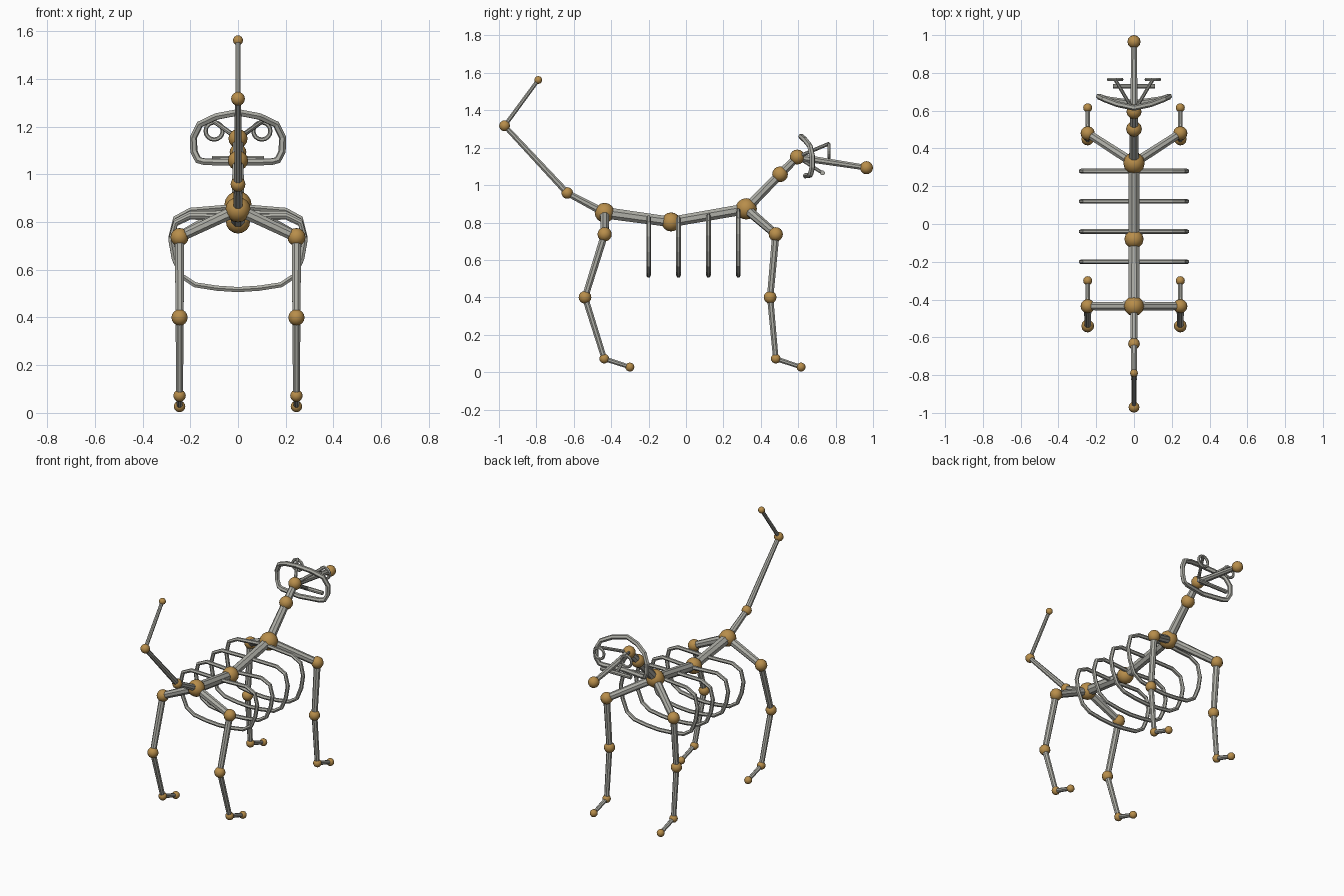
import bpy
from math import pi
from mathutils import Vector, Quaternion

old = bpy.data.objects.get("Cube")
if old:
    bpy.data.objects.remove(old, do_unlink=True)


def material(name, rgb):
    m = bpy.data.materials.new(name)
    m.use_nodes = True
    m.diffuse_color = (*rgb, 1)
    m.node_tree.nodes["Principled BSDF"].inputs["Base Color"].default_value = (*rgb, 1)
    return m


STEEL = material("light steel", (0.42, 0.42, 0.38))
BRASS = material("brass", (0.48, 0.27, 0.07))


def finish(name, mat):
    ob = bpy.context.object
    ob.name = name
    ob.data.materials.append(mat)
    return ob


def joint(name, p, r):
    bpy.ops.mesh.primitive_uv_sphere_add(segments=12, ring_count=8, radius=r, location=p)
    bpy.ops.object.shade_smooth()
    finish(name, BRASS)


def rod(name, a, b, ra, rb, sides=8):
    a, b = Vector(a), Vector(b)
    d = b - a
    bpy.ops.mesh.primitive_cone_add(vertices=sides, radius1=ra, radius2=rb,
                                    depth=d.length, location=(a + b) / 2)
    turn = d.to_track_quat('Z', 'Y') @ Quaternion((0, 0, 1), pi / sides)
    finish(name, STEEL).rotation_euler = turn.to_euler()


def loop(name, half, r):
    """Closed tube through half-profile points mirrored across x."""
    pts = half + [(-x, y, z) for x, y, z in reversed(half[1:-1])]
    cu = bpy.data.curves.new(name, 'CURVE')
    cu.dimensions = '3D'
    cu.bevel_depth = r
    cu.bevel_resolution = 1
    sp = cu.splines.new('POLY')
    sp.points.add(len(pts) - 1)
    for q, p in zip(sp.points, pts):
        q.co = (*p, 1)
    sp.use_cyclic_u = True
    sp.use_smooth = False
    cu.materials.append(STEEL)
    ob = bpy.data.objects.new(name, cu)
    bpy.context.collection.objects.link(ob)


# Spine, neck, snout and tail: (name, y, z, joint radius)
chain = [("tail_tip", -.79, 1.562, .021), ("tail_bend", -.97, 1.317, .029),
         ("tail_base", -.635, .958, .031), ("hip", -.435, .852, .053),
         ("mid_spine", -.08, .803, .051), ("shoulder", .322, .873, .057),
         ("neck", .503, 1.058, .042), ("head", .595, 1.15, .04),
         ("nose", .965, 1.093, .035)]
bone_radii = [(.011, .012), (.014, .018), (.018, .022), (.033, .03),
              (.03, .031), (.028, .025), (.025, .022), (.021, .016)]
for name, y, z, r in chain:
    joint(name + "_joint", (0, y, z), r)
for p, q, (ra, rb) in zip(chain, chain[1:], bone_radii):
    rod(p[0] + "_bone", (0, p[1], p[2]), (0, q[1], q[2]), ra, rb)

# Four jointed legs
leg_joints = [("top", .038), ("knee", .034), ("ankle", .026), ("toe", .024)]
leg_bones = [.026, .021, .018, .014]
X = .245
for side, s in (("left", 1), ("right", -1)):
    for end, root, ys in (("fore", (0, .322, .873), (.48, .45, .48, .615)),
                          ("hind", (0, -.435, .852), (-.435, -.54, -.437, -.30))):
        prev = root
        for (part, r), y, z, t in zip(leg_joints, ys, (.737, .4, .072, .027), leg_bones):
            p = (s * X, y, z)
            name = f"{side}_{end}_{part}"
            joint(name + "_joint", p, r)
            rod(name + "_bone", prev, p, t, t * .88)
            prev = p

# Rib hoops hung from the spine
rib = [(.20, .833), (.262, .802), (.281, .728), (.267, .648), (.235, .573),
       (.18, .537), (.09, .523), (0, .517)]
for i, (y, z) in enumerate([(-.20, .82), (-.04, .81), (.12, .838), (.28, .866)]):
    dz = (z - .833) * .5
    pts = [(0, y, z)] + [(x, y, h + dz * max(0, (h - .6) / .235)) for x, h in rib]
    loop(f"rib_{i + 1}", pts, .0125)

# Bent skull hoop
loop("skull_hoop", [(0, .615, 1.26), (.09, .635, 1.243), (.16, .662, 1.21),
                    (.187, .675, 1.155), (.185, .675, 1.097), (.167, .667, 1.06),
                    (.14, .66, 1.053), (0, .64, 1.05)], .0155)

# Jaw crossbar and eye rings on stalks
HEAD = (0, .595, 1.15)
rod("jaw_stalk", HEAD, (0, .73, 1.065), .01, .01)
rod("jaw_bar", (-.11, .73, 1.065), (.11, .73, 1.065), .013, .013)
for side, s in (("left", 1), ("right", -1)):
    rod(side + "_eye_stalk", HEAD, (s * .1, .765, 1.222), .01, .01)
    bpy.ops.mesh.primitive_torus_add(major_segments=16, minor_segments=6, major_radius=.036,
                                     minor_radius=.009, location=(s * .1, .765, 1.182),
                                     rotation=(pi / 2, 0, 0))
    finish(side + "_eye_ring", STEEL)
